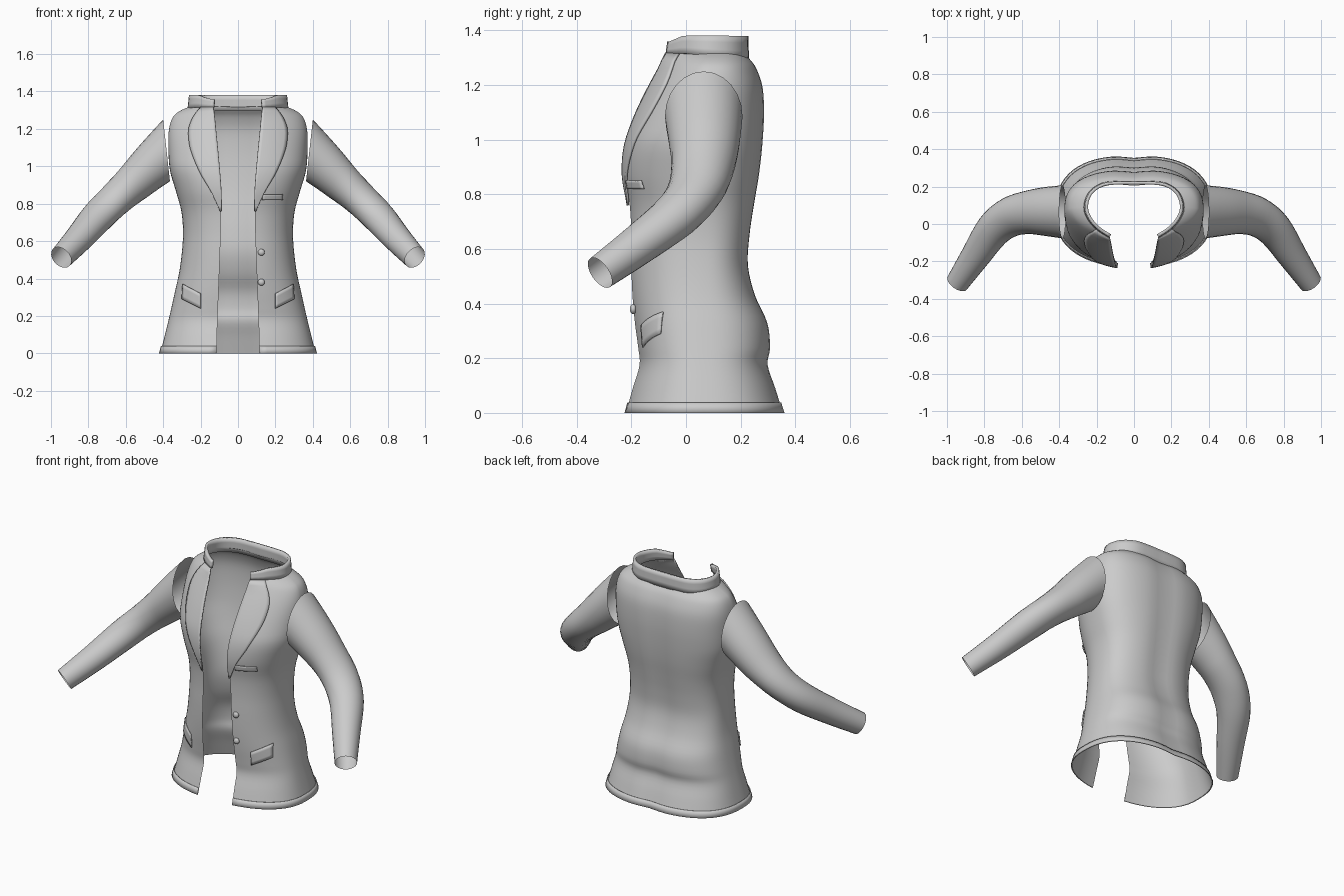
import bpy, bmesh, math
from mathutils import Vector

if "Cube" in bpy.data.objects:
    bpy.data.objects.remove(bpy.data.objects["Cube"])

cloth = bpy.data.materials.new("grey_cloth")
cloth.diffuse_color = (0.6, 0.6, 0.6, 1)
cloth.use_nodes = True
cloth.node_tree.nodes["Principled BSDF"].inputs["Base Color"].default_value = cloth.diffuse_color


def catmull(rows, steps):
    """Smoothly resample a list of number rows."""
    out = []
    for i in range(len(rows) - 1):
        p = [rows[max(i - 1, 0)], rows[i], rows[i + 1], rows[min(i + 2, len(rows) - 1)]]
        for k in range(steps):
            t = k / steps
            out.append([0.5 * (2 * b + (c - a) * t + (2 * a - 5 * b + 4 * c - d) * t * t
                        + (3 * b - a - 3 * c + d) * t ** 3) for a, b, c, d in zip(*p)])
    return out + [list(rows[-1])]


def grid_object(name, rings, closed=False, thick=0.0, angle=40):
    """Skin a list of equal-length point rings."""
    bm = bmesh.new()
    vs = [[bm.verts.new(p) for p in r] for r in rings]
    n = len(rings[0])
    for a, b in zip(vs, vs[1:]):
        for j in range(n if closed else n - 1):
            k = (j + 1) % n
            bm.faces.new((a[j], a[k], b[k], b[j]))
    me = bpy.data.meshes.new(name)
    bm.to_mesh(me)
    bm.free()
    return finish(name, me, thick, angle)


def finish(name, me, thick=0.0, angle=40):
    ob = bpy.data.objects.new(name, me)
    bpy.context.collection.objects.link(ob)
    me.materials.append(cloth)
    bpy.ops.object.select_all(action='DESELECT')
    ob.select_set(True)
    bpy.context.view_layer.objects.active = ob
    bpy.ops.object.shade_smooth_by_angle(angle=math.radians(angle))
    if thick:
        m = ob.modifiers.new("thickness", 'SOLIDIFY')
        m.thickness, m.offset = thick, 0
    return ob


# Body sections: height, half width, front y, back y, half gap of the opening
SECTIONS = catmull([
    (0.00, 0.415, -0.220, 0.360, 0.115),
    (0.09, 0.393, -0.195, 0.332, 0.112),
    (0.175, 0.372, -0.170, 0.304, 0.110),
    (0.24, 0.357, -0.175, 0.313, 0.107),
    (0.33, 0.337, -0.187, 0.303, 0.104),
    (0.43, 0.315, -0.196, 0.258, 0.100),
    (0.54, 0.300, -0.200, 0.232, 0.096),
    (0.65, 0.294, -0.200, 0.238, 0.092),
    (0.76, 0.303, -0.206, 0.254, 0.090),
    (0.87, 0.333, -0.224, 0.272, 0.092),
    (0.98, 0.364, -0.216, 0.284, 0.100),
    (1.09, 0.372, -0.178, 0.290, 0.110),
    (1.19, 0.370, -0.130, 0.285, 0.120),
    (1.26, 0.350, -0.092, 0.262, 0.127),
    (1.295, 0.312, -0.076, 0.238, 0.131),
    (1.32, 0.257, -0.062, 0.217, 0.135)], 4)


def section(z):
    for a, b in zip(SECTIONS, SECTIONS[1:]):
        if z <= b[0]:
            t = (z - a[0]) / (b[0] - a[0])
            return [p + (q - p) * t for p, q in zip(a, b)]
    return SECTIONS[-1]


def shape(s):
    """Front exponent, centre y and front depth of a section."""
    z, w, yf, yb, g = s
    top = max(0, (z - 1.0) / 0.32)
    n, yc = 2.3 - 0.7 * top, 0.05 + 0.04 * top
    return n, yc, (yc - yf) / (1 - (g / w) ** n) ** (1 / n)


def front_y(x, z):
    s = section(z)
    n, yc, d = shape(s)
    return yc - d * max(0, 1 - (x / s[1]) ** n) ** (1 / n)


def body_ring(s, grow=0.0):
    z, w, yf, yb, g = s
    n, yc, d = shape(s)
    half = []
    start = math.acos((g / w) ** (n / 2))
    for i in range(15):
        a = start * (1 - i / 14)
        half.append((w * math.cos(a) ** (2 / n), yc - d * math.sin(a) ** (2 / n)))
    for i in range(1, 17):
        a = math.pi / 2 * i / 16
        c = max(0, math.cos(a))
        x = w * c ** (2 / 2.6)
        dip = 0.012 * math.exp(-(x / 0.07) ** 2)
        half.append((x, yc + (yb - yc) * math.sin(a) ** (2 / 2.6) - dip))
    half = [(x * (1 + grow), y * (1 + grow) - yc * grow) for x, y in half]
    return [(x, y, z) for x, y in half] + [(-x, y, z) for x, y in half[-2::-1]]


grid_object("jacket_body", [body_ring(s) for s in SECTIONS], angle=30)

# Hem band just proud of the skirt
grid_object("hem_band", [body_ring(section(z), 0.012) for z in (0.0, 0.02, 0.038)], thick=0.004)

# Standing collar, open at the front
path = catmull([(0.13, -0.068), (0.19, -0.03), (0.24, 0.025), (0.262, 0.09),
                (0.238, 0.165), (0.17, 0.212), (0.08, 0.222), (0, 0.222)], 3)
path += [(-x, y) for x, y in path[-2::-1]]
collar = []
for f in (0, 0.35, 0.7, 1):
    ring = []
    for x, y in path:
        low = 1.295 + 0.02 * min(1, max(0, (0.2 - y) / 0.2))
        high = 1.38 - 0.022 * min(1, max(0, (-0.01 - y) / 0.05))
        k = 1.0 - 0.03 * f
        ring.append((x * k, y * k + 0.004 * f, low + (high - low) * f))
    collar.append(ring)
grid_object("collar", collar, thick=0.016)

# Sleeve rings: centre, half height, half depth, direction
SLEEVE = catmull([
    (0.382, 0.065, 1.085, 0.166, 0.142, 1.0, 0.0, -0.11),
    (0.480, 0.067, 0.995, 0.136, 0.130, 1.0, 0.0, -0.25),
    (0.570, 0.062, 0.905, 0.106, 0.116, 0.9, -0.05, -0.5),
    (0.665, 0.035, 0.815, 0.090, 0.106, 0.75, -0.35, -0.6),
    (0.755, -0.035, 0.725, 0.084, 0.095, 0.6, -0.65, -0.55),
    (0.850, -0.175, 0.615, 0.074, 0.078, 0.5, -0.72, -0.5),
    (0.945, -0.315, 0.513, 0.064, 0.062, 0.5, -0.7, -0.5)], 4)


def sleeve_ring(r, side):
    c, t = Vector(r[:3]), Vector(r[5:]).normalized()
    v = t.cross(Vector((0, 0, 1))).normalized()
    u = v.cross(t)
    pts = []
    for i in range(24):
        a = 2 * math.pi * i / 24 * side
        p = c + u * r[3] * math.cos(a) + v * r[4] * math.sin(a)
        pts.append((p.x * side, p.y, p.z))
    return pts


def lerp_table(table, z):
    for (z0, x0), (z1, x1) in zip(table, table[1:]):
        if z <= z1:
            return x0 + (x1 - x0) * (z - z0) / (z1 - z0)
    return table[-1][1]


LAPEL = catmull([(0.76, 0.096), (0.86, 0.14), (0.95, 0.195), (1.05, 0.24),
                 (1.13, 0.262), (1.21, 0.262), (1.27, 0.235), (1.315, 0.2)], 2)


def plate(name, corners, side, lift=0.006, thick=0.006):
    """Patch lying on the front; corners are low-in, low-out, high-out, high-in (x, z)."""
    a, b, c, d = [Vector(p) for p in corners]
    rows = []
    for i in range(5):
        lo, hi = a.lerp(d, i / 4), b.lerp(c, i / 4)
        pts = [lo.lerp(hi, j / 8) for j in range(9)]
        rows.append([(p.x * side, front_y(p.x, p.y) - lift, p.y) for p in pts])
    return grid_object(name, rows, thick=thick)


for side, label in ((1, "left"), (-1, "right")):
    grid_object(label + "_sleeve", [sleeve_ring(r, side) for r in SLEEVE], True)
    # Folded lapel following the chest
    rows = []
    for i in range(21):
        z = 0.76 + 0.555 * i / 20
        inner, outer = section(z)[4] - 0.003, lerp_table(LAPEL, z)
        rows.append([(side * x, front_y(x, z) - 0.007, z)
                     for x in [inner + (outer - inner) * j / 8 for j in range(9)]])
    grid_object(label + "_lapel", rows, thick=0.008)
    plate(label + "_pocket_flap", [(0.20, 0.24), (0.30, 0.29), (0.295, 0.37), (0.20, 0.32)], side)

# Breast pocket welt and buttons on one side only
plate("breast_pocket", [(0.13, 0.82), (0.24, 0.82), (0.24, 0.85), (0.13, 0.85)], 1)
for i, z in enumerate((0.54, 0.38)):
    bm = bmesh.new()
    bmesh.ops.create_uvsphere(bm, u_segments=16, v_segments=10, radius=0.018)
    for v in bm.verts:
        v.co = Vector((v.co.x + 0.125, v.co.y * 0.7 + front_y(0.125, z) - 0.006, v.co.z + z))
    me = bpy.data.meshes.new("button")
    bm.to_mesh(me)
    bm.free()
    finish("button_%d" % (i + 1), me)
